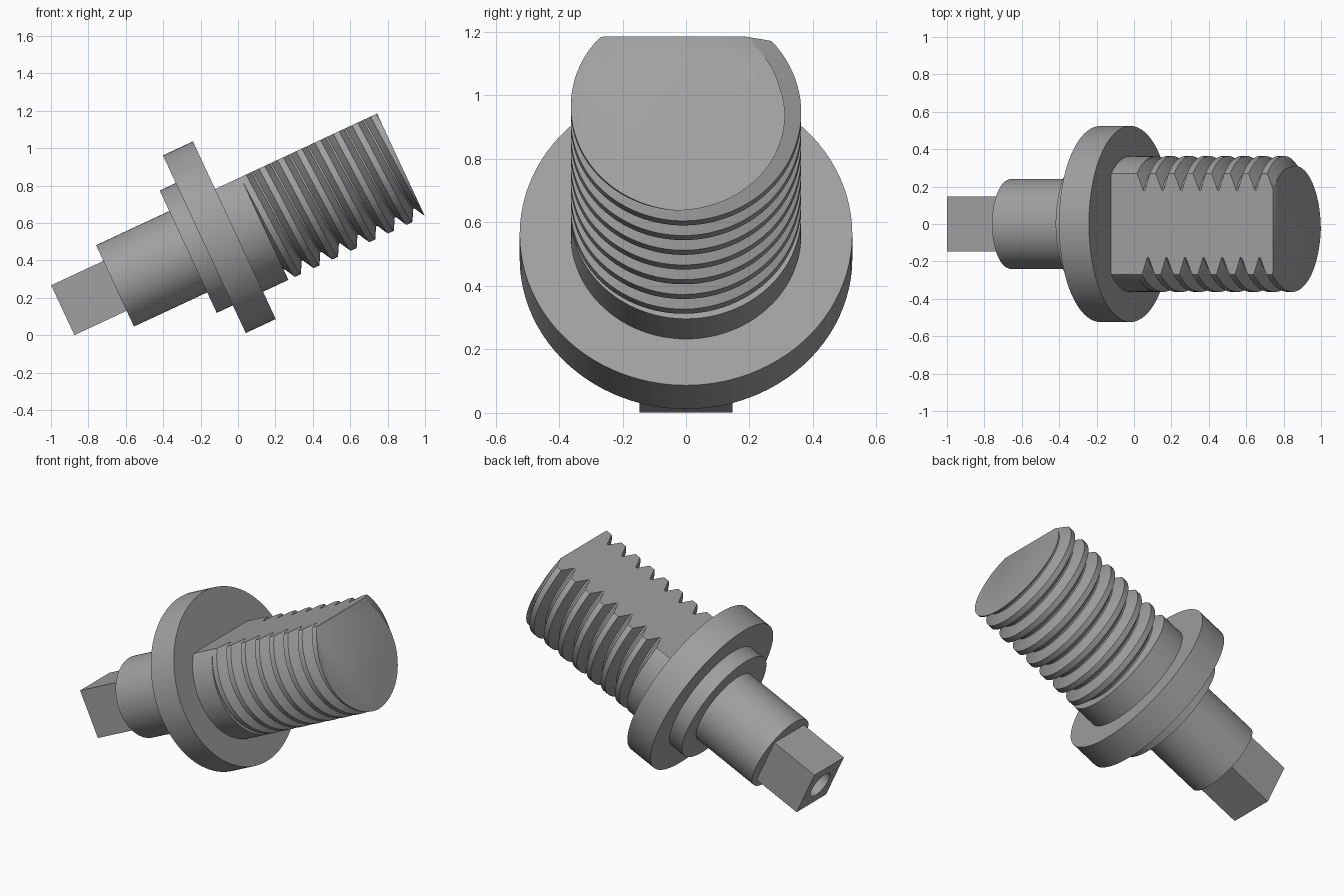
import bpy, bmesh, math
from mathutils import Matrix, Vector

cube = bpy.data.objects.get("Cube")
if cube:
    bpy.data.objects.remove(cube, do_unlink=True)

steel = bpy.data.materials.new("steel_grey")
steel.use_nodes = True
colour = (0.35, 0.35, 0.35, 1)
steel.diffuse_color = colour
steel.node_tree.nodes["Principled BSDF"].inputs["Base Color"].default_value = colour

# The part is modelled along local x, then tilted into place
PLACE = Matrix.Translation((-0.18, 0, 0.487)) @ Matrix.Rotation(math.radians(-25), 4, 'Y')
SIDES = 96
BODY_R, FLAT_Z = 0.363, 0.243
THREAD_START, END = 0.327, 1.132


def finish(name, bm):
    bmesh.ops.recalc_face_normals(bm, faces=bm.faces)
    mesh = bpy.data.meshes.new(name)
    bm.to_mesh(mesh)
    bm.free()
    mesh.materials.append(steel)
    obj = bpy.data.objects.new(name, mesh)
    obj.matrix_world = PLACE
    bpy.context.collection.objects.link(obj)
    bpy.ops.object.select_all(action='DESELECT')
    obj.select_set(True)
    bpy.context.view_layer.objects.active = obj
    bpy.ops.object.shade_smooth_by_angle(angle=math.radians(30))


def rings(sections):
    """Loft capped rings along x; each section is (x, radius, is_square)."""
    bm = bmesh.new()
    loops = []
    for x, r, square in sections:
        loop = []
        for i in range(SIDES):
            a = math.tau * i / SIDES
            c, s = math.cos(a), math.sin(a)
            k = r / max(abs(c), abs(s)) if square else r
            loop.append(bm.verts.new((x, k * c, k * s)))
        loops.append(loop)
    for low, high in zip(loops, loops[1:]):
        for i in range(SIDES):
            j = (i + 1) % SIDES
            bm.faces.new((low[i], low[j], high[j], high[i]))
    bm.faces.new(loops[0])
    bm.faces.new(loops[-1])
    return bm


def cut(bm, point, normal):
    """Remove everything beyond a plane and close the opening."""
    geom = bm.verts[:] + bm.edges[:] + bm.faces[:]
    bmesh.ops.bisect_plane(bm, geom=geom, dist=1e-6, plane_co=Vector(point),
                           plane_no=Vector(normal), clear_outer=True)


def close(bm):
    bmesh.ops.holes_fill(bm, edges=[e for e in bm.edges if e.is_boundary], sides=0)


# Plain turned parts
for name, x0, x1, r in (("shaft", -0.527, -0.095, 0.24),
                        ("collar", -0.095, 0, 0.361),
                        ("flange", 0, 0.177, 0.524)):
    finish(name, rings([(x0, r, False), (x1, r, False)]))

# Square drive end with a blind centre hole
finish("square_drive", rings([(-0.6, 0.085, False), (-0.835, 0.085, False),
                              (-0.835, 0.147, True), (-0.527, 0.147, True)]))

# Unthreaded neck with the flat on top
neck = rings([(0.177, BODY_R, False), (THREAD_START, BODY_R, False)])
cut(neck, (0, 0, FLAT_Z), (0, 0, 1))
close(neck)
finish("neck", neck)

# Right-handed helical thread, trimmed at both ends and along the flat
PITCH, ROOT_R, CREST_X = 0.1097, 0.302, 1.123
tooth = ((-0.017, BODY_R), (0.017, BODY_R), (0.05, ROOT_R), (PITCH - 0.05, ROOT_R))
thread = bmesh.new()
columns = []
for i in range(SIDES + 1):
    a = math.tau * i / SIDES
    lead = CREST_X + PITCH * (a - math.pi) / math.tau
    columns.append([thread.verts.new((lead + PITCH * turn + dx, r * math.cos(a), r * math.sin(a)))
                    for turn in range(-9, 3) for dx, r in tooth])
for left, right in zip(columns, columns[1:]):
    for j in range(len(left) - 1):
        thread.faces.new((left[j], right[j], right[j + 1], left[j + 1]))
bmesh.ops.remove_doubles(thread, verts=thread.verts, dist=1e-4)
cut(thread, (THREAD_START, 0, 0), (-1, 0, 0))
cut(thread, (END, 0, 0), (1, 0, 0))
close(thread)
cut(thread, (0, 0, FLAT_Z), (0, 0, 1))
close(thread)
finish("threaded_end", thread)
